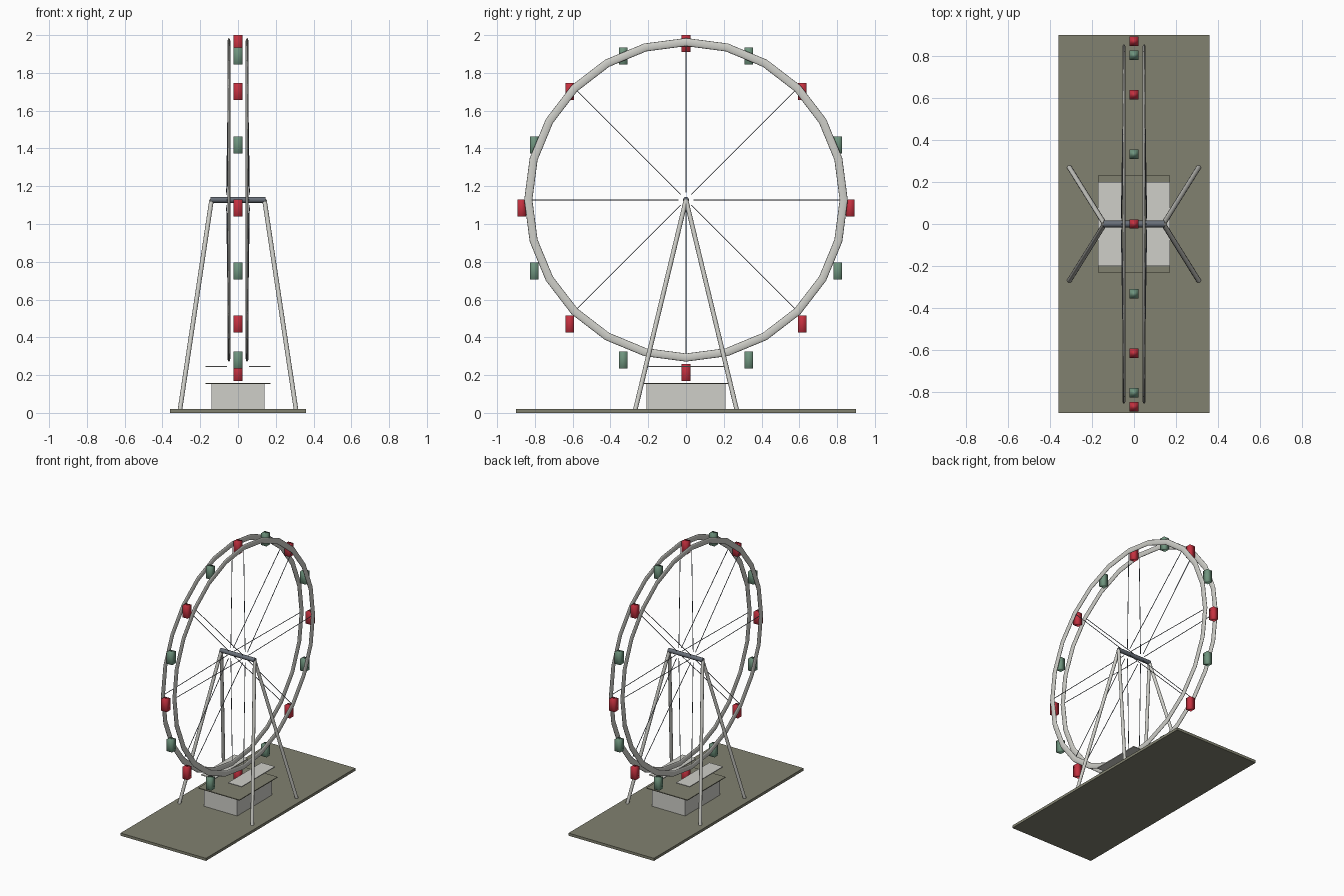
import bpy
import math
from mathutils import Vector

cube = bpy.data.objects.get("Cube")
if cube:
    bpy.data.objects.remove(cube, do_unlink=True)


def material(name, rgb):
    m = bpy.data.materials.new(name)
    m.use_nodes = True
    color = (*rgb, 1.0)
    m.diffuse_color = color
    m.node_tree.nodes["Principled BSDF"].inputs["Base Color"].default_value = color
    return m


PALE = material("pale grey paint", (0.62, 0.62, 0.58))
OLIVE = material("olive ground", (0.22, 0.22, 0.16))
STEEL = material("slate steel", (0.14, 0.16, 0.19))
RED = material("red", (0.56, 0.03, 0.05))
GREEN = material("green", (0.16, 0.30, 0.21))


def finish(name, mat, smooth=False):
    obj = bpy.context.object
    obj.name = name
    obj.data.materials.append(mat)
    if smooth:
        bpy.ops.object.shade_smooth_by_angle(angle=math.radians(50))
    return obj


def box(name, center, size, mat):
    bpy.ops.mesh.primitive_cube_add(size=1, location=center)
    obj = finish(name, mat)
    obj.scale = size
    return obj


def rod(name, start, end, radius, mat, sides=12):
    a, b = Vector(start), Vector(end)
    d = b - a
    bpy.ops.mesh.primitive_cylinder_add(
        vertices=sides, radius=radius, depth=d.length, location=(a + b) / 2,
        rotation=d.to_track_quat('Z', 'Y').to_euler())
    return finish(name, mat, True)


HUB = 1.128
RIM = 0.835

# Ground slab, boarding house and its roof
box("ground_slab", (0, 0, 0.01), (0.72, 1.8, 0.02), OLIVE)
box("station_house", (0, 0, 0.087), (0.28, 0.42, 0.134), PALE)
box("station_deck", (0, 0, 0.156), (0.345, 0.46, 0.006), OLIVE)

# Axle
rod("axle", (-0.145, 0, HUB), (0.145, 0, HUB), 0.016, STEEL)

for side, label in ((1, "left"), (-1, "right")):
    # Boarding platform beside the wheel
    box(label + "_platform", (side * 0.114, 0, 0.246), (0.114, 0.4, 0.006), PALE)

    # Support legs
    for fb, end in ((-1, "front"), (1, "back")):
        rod(f"{label}_{end}_leg", (side * 0.14, 0, HUB),
            (side * 0.307, fb * 0.268, 0.018), 0.012, PALE)

    # Flattened rim tube
    bpy.ops.mesh.primitive_torus_add(
        major_segments=24, minor_segments=12, major_radius=RIM, minor_radius=0.0215,
        location=(side * 0.048, 0, HUB), rotation=(0, math.pi / 2, 0))
    rim = finish(label + "_rim", PALE, True)
    rim.scale.z = 0.36

    # Spokes lean slightly outward toward the hub
    for i in range(8):
        a = i * math.pi / 4
        s, c = math.sin(a), math.cos(a)
        rod(f"{label}_spoke_{i + 1}", (side * 0.06, 0.04 * s, HUB + 0.04 * c),
            (side * 0.048, RIM * s, HUB + RIM * c), 0.0025, STEEL, 6)

# Cabins hang upright around the wheel in alternating colours
for i in range(16):
    a = i * math.pi / 8
    pos = (0, 0.87 * math.sin(a), HUB - 0.043 + 0.87 * math.cos(a))
    box(f"cabin_{i + 1}", pos, (0.045, 0.045, 0.09), GREEN if i % 2 else RED)
    bpy.ops.object.shade_smooth()
